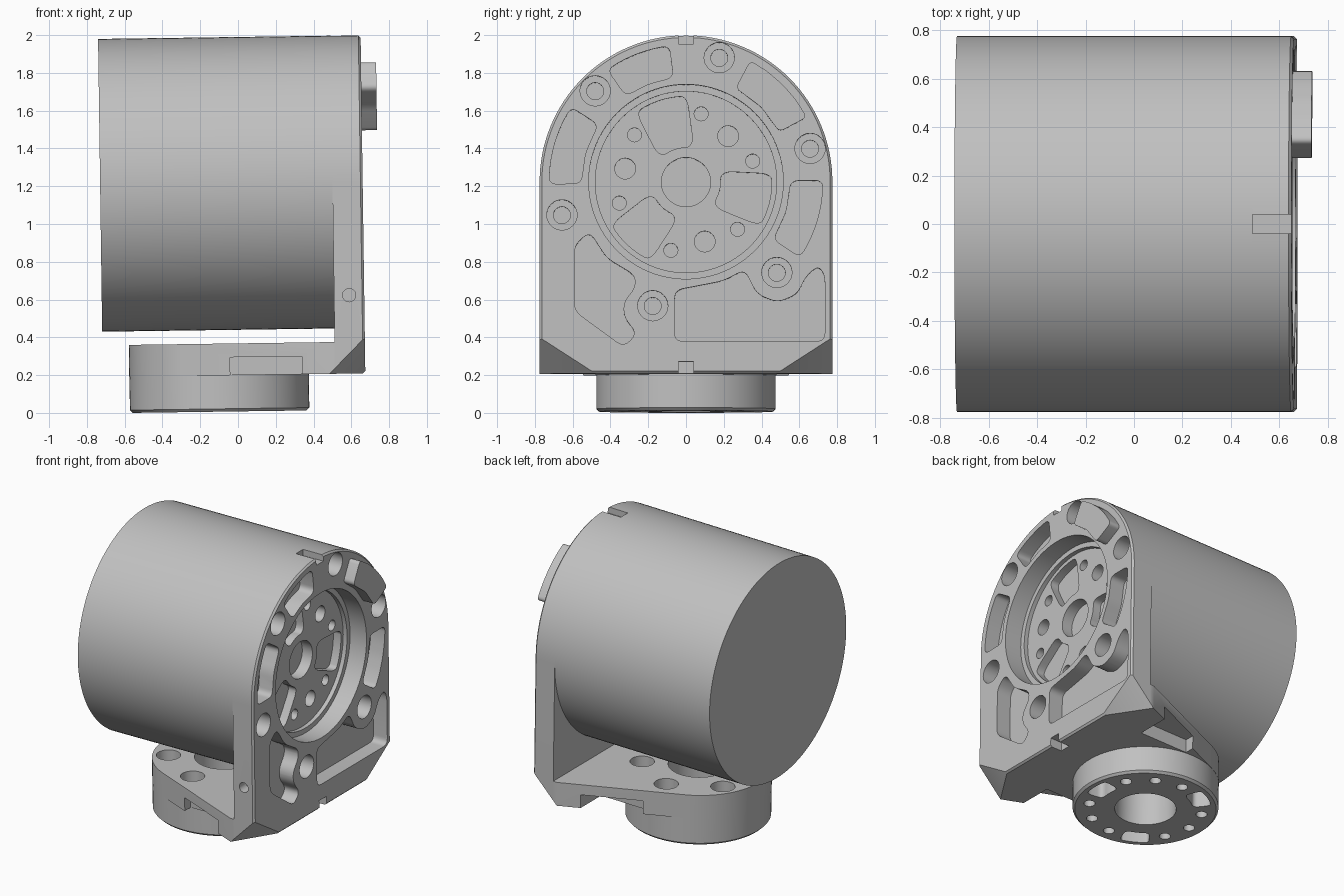
import bpy, bmesh
from math import sin, cos, radians, pi
from mathutils import Matrix, Vector
from mathutils.geometry import convex_hull_2d

cube = bpy.data.objects.get("Cube")
if cube:
    bpy.data.objects.remove(cube, do_unlink=True)

grey = bpy.data.materials.new("machined grey")
grey.use_nodes = True
GREY = (0.53, 0.53, 0.53, 1)
grey.diffuse_color = GREY
grey.node_tree.nodes["Principled BSDF"].inputs["Base Color"].default_value = GREY

AXIS_Z = 1.215            # height of the motor axis
BACK, FACE = 0.5, 0.66    # mounting plate thickness along x
DISC_X, DISC_R = -0.114, 0.475


# ---------- 2D outlines ----------
def polar(r, deg, c=(0, AXIS_Z)):
    return (c[0] + r * cos(radians(deg)), c[1] + r * sin(radians(deg)))


def circle(c, r, n=32):
    return [polar(r, 360 * i / n, c) for i in range(n)]


def rounded(pts, r, steps=5):
    """Round every corner of a polygon."""
    out = []
    for i, p in enumerate(pts):
        p = Vector(p)
        a, b = Vector(pts[i - 1]), Vector(pts[(i + 1) % len(pts)])
        a = p + (a - p).normalized() * min(r, (a - p).length * 0.48)
        b = p + (b - p).normalized() * min(r, (b - p).length * 0.48)
        for k in range(steps + 1):
            t = k / steps
            out.append(tuple(a * (1 - t) ** 2 + p * 2 * t * (1 - t) + b * t * t))
    return out


def sector(mid, half_in, half_out, r0, r1, c=(0, AXIS_Z), corner=0.04):
    inner = [polar(r0, mid + half_in * k / 2, c) for k in (-2, 0, 2)]
    outer = [polar(r1, mid + half_out * k / 2, c) for k in (2, 1, 0, -1, -2)]
    return rounded(inner + outer, corner)


def box2(x0, x1, y0, y1):
    return [(x0, y0), (x1, y0), (x1, y1), (x0, y1)]


# ---------- solids ----------
PLACE = {"X": lambda p, d: (d, p[0], p[1]),
         "Y": lambda p, d: (p[0], d, p[1]),
         "Z": lambda p, d: (p[0], p[1], d)}


def prism(bm, pts, axis, lo, hi, bevel=0):
    """Extrude an outline from lo to hi; bevel softens the lo end rim."""
    a = [bm.verts.new(PLACE[axis](p, lo)) for p in pts]
    b = [bm.verts.new(PLACE[axis](p, hi)) for p in pts]
    cap = bm.faces.new(a)
    faces = [cap, bm.faces.new(b)]
    for i in range(len(pts)):
        faces.append(bm.faces.new((a[i - 1], a[i], b[i], b[i - 1])))
    bmesh.ops.recalc_face_normals(bm, faces=faces)
    if bevel:
        bmesh.ops.bevel(bm, geom=list(cap.edges), offset=bevel, segments=1,
                        affect='EDGES')


def make(name, bm):
    me = bpy.data.meshes.new(name)
    bm.to_mesh(me)
    bm.free()
    me.materials.append(grey)
    ob = bpy.data.objects.new(name, me)
    bpy.context.collection.objects.link(ob)
    return ob


def solid(name, *args, **kw):
    bm = bmesh.new()
    prism(bm, *args, **kw)
    return make(name, bm)


def combine(target, other, operation):
    mod = target.modifiers.new("bool", 'BOOLEAN')
    mod.operation, mod.solver, mod.object = operation, 'EXACT', other
    bpy.context.view_layer.update()
    deps = bpy.context.evaluated_depsgraph_get()
    me = bpy.data.meshes.new_from_object(target.evaluated_get(deps))
    target.modifiers.clear()
    target.data = me
    bpy.data.objects.remove(other, do_unlink=True)


def cut(target, prisms):
    bm = bmesh.new()
    for p in prisms:
        prism(bm, *p)
    combine(target, make("cutter", bm), 'DIFFERENCE')


# ---------- motor body with its recessed front face ----------
motor = solid("motor_body", circle((0, AXIS_Z), 0.775, 128), "X", -0.73, BACK)
front = [(circle((0, AXIS_Z), 0.13, 48), "X", 0.42, 0.6)]
for k in range(6):
    front.append((circle(polar(0.37, 17.5 + 60 * k), 0.037, 24), "X", 0.42, 0.6))
for k in range(3):
    front.append((circle(polar(0.33, 47.5 + 120 * k), 0.055), "X", 0.42, 0.6))
    front.append((sector(107.5 + 120 * k, 30, 18, 0.19, 0.455, corner=0.07),
                  "X", 0.44, 0.6))
cut(motor, front)

# ---------- bracket: plate, tapered arm and round flange ----------
outline = [polar(0.775, 180 * i / 64) for i in range(65)] + [(-0.775, 0.2), (0.775, 0.2)]
bracket = solid("bracket", outline, "X", FACE, BACK, bevel=0.012)

disc = circle((DISC_X, 0), DISC_R + 0.001, 96)
arm_pts = disc + [(x, s * 0.775) for x in (0.47, 0.58) for s in (-1, 1)]
arm_pts = [arm_pts[i] for i in convex_hull_2d([Vector(p) for p in arm_pts])]
combine(bracket, solid("arm", arm_pts, "Z", 0.2, 0.368), 'UNION')
combine(bracket, solid("flange", circle((DISC_X, 0), DISC_R, 96), "Z", 0.008, 0.3,
                       bevel=0.015), 'UNION')

# sloped lower corners
for s in (-1, 1):
    size, e = (0.19, 0.295, 0.19), 0.05
    k = 1 + e * sum(1 / a for a in size)
    apex = Vector((FACE + e, s * (0.775 + e), 0.2 - e))
    bm = bmesh.new()
    for step in ((0, 0, 0), (-size[0] * k, 0, 0), (0, -s * size[1] * k, 0), (0, 0, size[2] * k)):
        bm.verts.new(apex + Vector(step))
    bmesh.ops.convex_hull(bm, input=bm.verts)
    bmesh.ops.recalc_face_normals(bm, faces=bm.faces)
    combine(bracket, make("corner_cutter", bm), 'DIFFERENCE')

# plate opening, weight-saving pockets, screw counterbores and key slots
left_pocket = [(-.59, .88), (-.51, .95), (-.42, .81), (-.27, .72), (-.27, .65), (-.33, .58),
               (-.33, .5), (-.26, .41), (-.33, .34), (-.59, .53)]
right_pocket = [(-.06, .64), (.07, .665), (.2, .69), (.31, .75), (.375, .62), (.485, .575),
                (.59, .62), (.635, .715), (.7, .77), (.735, .72), (.735, .37), (-.06, .37)]
OUT = 0.8
FLOOR = 0.55
cuts = [(circle((0, AXIS_Z), 0.48, 96), "X", 0.4, OUT),
        (rounded(left_pocket, 0.045), "X", FLOOR, OUT),
        (rounded(right_pocket, 0.045), "X", FLOOR, OUT),
        (box2(-0.04, 0.04, 1.945, 2.1), "X", 0.4, OUT),
        (box2(-0.04, 0.04, 0.1, 0.262), "X", 0.57, OUT),
        (circle((0.58, 0.615), 0.035, 24), "Y", -0.9, -0.7)]
for mid, half in ((111, 14), (164, 17), (-16.5, 17)):
    cuts.append((sector(mid, half, half, 0.555, 0.725), "X", FLOOR, OUT))
screws = [polar(0.68, 15 + 60 * k) for k in range(6)]
cuts += [(circle(p, 0.08), "X", FLOOR, OUT) for p in screws]
cut(bracket, cuts)
cut(bracket, [(circle(p, 0.045, 24), "X", 0.4, OUT) for p in screws]
    + [(circle((0, AXIS_Z), 0.515, 96), "X", 0.53, OUT)])

# flange bore, top counterbores, side notches
c = (DISC_X, 0)
cuts = [(circle(c, 0.2, 64), "Z", -0.1, 0.6)]
cuts += [(circle(polar(0.37, 30 + 60 * k, c), 0.08), "Z", 0.17, 0.6) for k in range(6)]
cuts += [(box2(-0.055, 0.325, *sorted((s * 0.478, s * 0.9))), "Z", 0.15, 0.295)
         for s in (-1, 1)]
cut(bracket, cuts)

# flange underside: three long slots among nine round holes
under = []
for k in range(12):
    if k % 4 == 0:
        under.append((sector(30 * k, 15, 13, 0.31, 0.43, c), "Z", -0.1, 0.12))
    else:
        under.append((circle(polar(0.37, 30 * k, c), 0.037, 24), "Z", -0.1,
                      0.2 if k % 2 else 0.12))
cut(bracket, under)

# ---------- raised stop pad on the plate ----------
pad = solid("stop_pad", sector(45, 17, 17, 0.56, 0.725, corner=0.03), "X", 0.62, 0.74)

# ---------- slight tilt of the whole unit, shading ----------
pivot = Matrix.Translation((0, 0, AXIS_Z))
tilt = pivot @ Matrix.Rotation(-0.014, 4, 'Y') @ pivot.inverted()
bpy.ops.object.select_all(action='DESELECT')
for ob in (motor, bracket, pad):
    ob.data.transform(tilt)
    ob.select_set(True)
bpy.context.view_layer.objects.active = bracket
bpy.ops.object.shade_smooth_by_angle(angle=radians(30))
